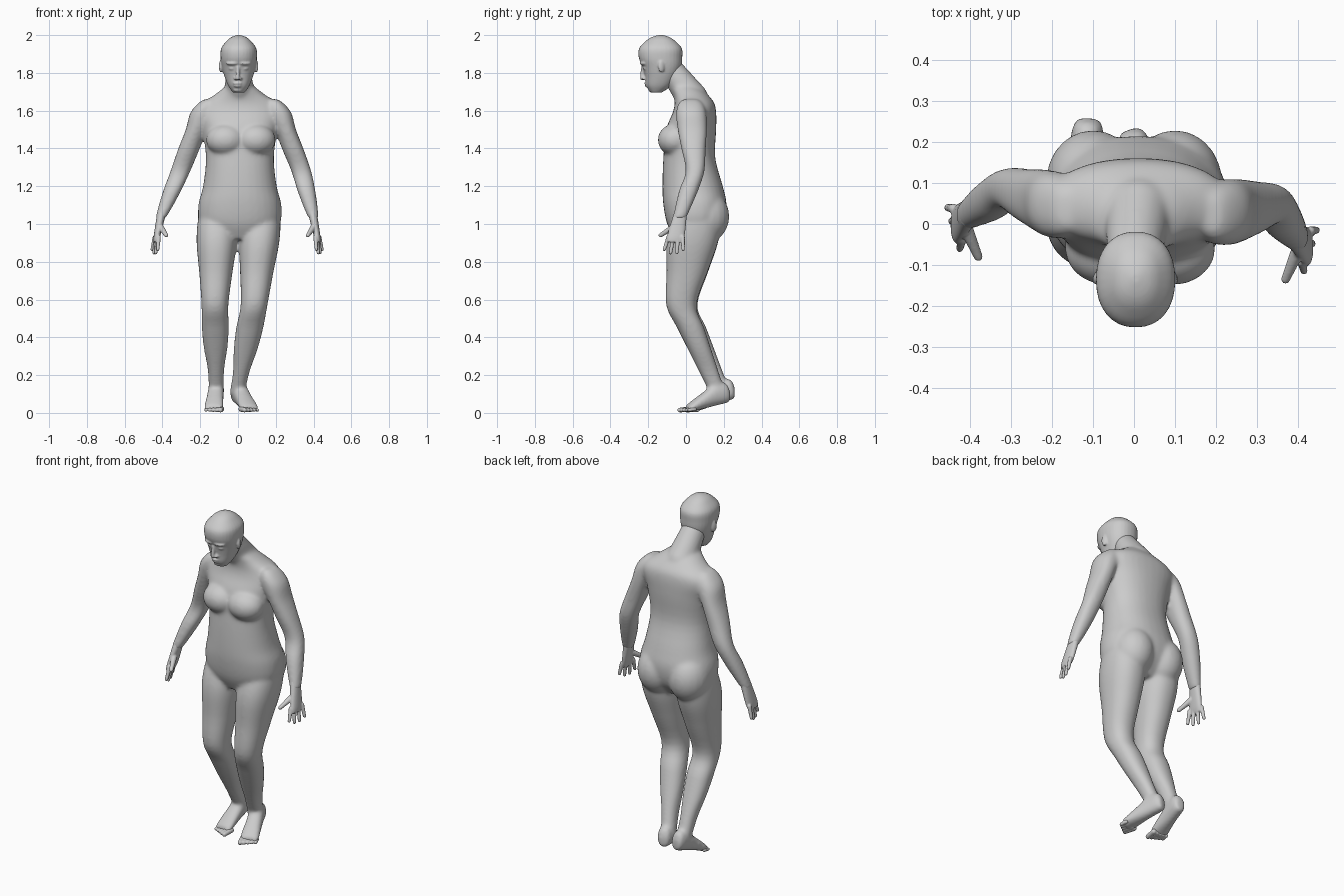
import bpy, bmesh, math
from mathutils import Vector, Matrix

if "Cube" in bpy.data.objects:
    bpy.data.objects.remove(bpy.data.objects["Cube"], do_unlink=True)

# Plain grey clay
clay = bpy.data.materials.new("grey clay")
clay.use_nodes = True
grey = (.6, .6, .6, 1)
clay.diffuse_color = grey
clay.node_tree.nodes["Principled BSDF"].inputs["Base Color"].default_value = grey

bm = bmesh.new()
SIDES = 32
RIGHT, BACK, UP = Vector((1, 0, 0)), Vector((0, 1, 0)), Vector((0, 0, 1))


def finish(name, grain, softness):
    """Fuse the forms built so far into one soft skin and start afresh."""
    bmesh.ops.recalc_face_normals(bm, faces=bm.faces)
    mesh = bpy.data.meshes.new(name)
    bm.to_mesh(mesh)
    bm.clear()
    mesh.materials.append(clay)
    part = bpy.data.objects.new(name, mesh)
    bpy.context.collection.objects.link(part)
    skin = part.modifiers.new("skin", "REMESH")
    skin.mode = "VOXEL"
    skin.voxel_size = grain
    skin.use_smooth_shade = True
    part.modifiers.new("soften", "SMOOTH").iterations = softness


def blend(stations, steps=4):
    """Add stations in between along a smooth curve through the given ones."""
    padded = [stations[0]] + stations + [stations[-1]]
    result = []
    for before, start, end, after in zip(padded, padded[1:], padded[2:], padded[3:]):
        for step in range(steps):
            t = step / steps
            result.append([
                b + t / 2 * (c - a + t * (2 * a - 5 * b + 4 * c - d + t * (3 * (b - c) + d - a)))
                for a, b, c, d in zip(before, start, end, after)])
    return result + [stations[-1]]


def rounded(value):
    """Push a circle coordinate slightly towards a rounded square."""
    return math.copysign(abs(value) ** .9, value)


def loft(stations):
    """Closed tube through (centre, half axis, half axis) cross-sections."""
    loops = []
    for centre, across, deep in blend(stations):
        angles = [math.tau * i / SIDES for i in range(SIDES)]
        loops.append([bm.verts.new(centre + across * rounded(math.cos(angle))
                                   + deep * rounded(math.sin(angle))) for angle in angles])
    for low, high in zip(loops, loops[1:]):
        for i in range(SIDES):
            bm.faces.new((low[i - 1], low[i], high[i], high[i - 1]))
    bm.faces.new(loops[0][::-1])
    bm.faces.new(loops[-1])


def trunk(x, rings):
    """Upright form from (height, half width, front, back) rings."""
    loft([(Vector((x, (front + back) / 2, z)), RIGHT * width, BACK * (back - front) / 2)
          for z, width, front, back in rings])


def limb(joints, profile):
    """Three-joint limb; profile gives (joint number, half width, half depth)."""
    stations = []
    for t, width, depth in profile:
        bone = min(int(t), len(joints) - 2)
        centre = Vector(joints[bone]).lerp(Vector(joints[bone + 1]), t - bone)
        stations.append((centre, RIGHT * width, BACK * depth))
    loft(stations)


def ball(centre, radii, turn=0):
    matrix = (Matrix.Translation(centre) @ Matrix.Rotation(turn, 4, "Z")
              @ Matrix.Diagonal((*radii, 1)))
    bmesh.ops.create_uvsphere(bm, u_segments=20, v_segments=14, radius=1, matrix=matrix)


def rod(base, tip, thick, thin):
    """Tapered rod with rounded ends."""
    base, tip = Vector(base), Vector(tip)
    span = tip - base
    turn = span.to_track_quat("Z", "Y").to_matrix().to_4x4()
    bmesh.ops.create_cone(bm, cap_ends=True, segments=16, radius1=thick, radius2=thin,
                          depth=span.length, matrix=Matrix.Translation((base + tip) / 2) @ turn)
    ball(base, [thick] * 3)
    ball(tip, [thin] * 3)


def hand(wrist, side):
    """Palm, four spread fingers and a thumb hanging below the wrist."""
    wrist = Vector(wrist)

    def place(out, back, down):
        return wrist + Vector((side * out, back, -down))

    loft([(place(.2 * down, -.2 * down, down), RIGHT * thick, BACK * wide)
          for down, thick, wide in ((-.04, .024, .033), (.05, .02, .043),
                                    (.1, .017, .046), (.125, .012, .04))])
    for finger in range(4):
        spread = finger / 3 - .5
        reach = .165 + .02 * math.cos(spread * math.pi)
        rod(place(.02 + .02 * spread, -.02 + .075 * spread, .1),
            place(.03 + .03 * spread, -.03 + .1 * spread, reach), .012, .009)
    rod(place(0, -.03, .045), place(-.03, -.1, .09), .017, .011)


def foot_axes(heel, front, side):
    """Directions of a foot: towards the toes and towards its outer edge."""
    ahead = Vector((front[0] - heel[0], front[1] - heel[1], 0)).normalized()
    return ahead, ahead.cross(UP) * -side


def foot(heel, front, side):
    outward = foot_axes(heel, front, side)[1]
    loft([(Vector(heel).lerp(Vector(front), t) + UP * height, outward * width, UP * height)
          for t, width, height in ((0, .025, .03), (.1, .038, .055), (.35, .042, .06),
                                   (.6, .046, .045), (.85, .052, .03), (1, .048, .02))])


def toes(heel, front, side):
    """Five toes, the big one on the inner edge."""
    ahead, outward = foot_axes(heel, front, side)
    for toe in range(5):
        middle = Vector(front) + outward * (toe / 4 - .5) * .08 + UP * .015
        size = .015 - .0012 * toe
        rod(middle - ahead * .03 + UP * .005, middle + ahead * (.026 - .006 * toe),
            size, size * .85)


# Torso
trunk(.01, [
    (.92, .12, -.06, .13), (1, .21, -.1, .195), (1.1, .22, -.12, .215),
    (1.2, .195, -.125, .195), (1.35, .18, -.12, .155), (1.5, .2, -.105, .16),
    (1.59, .225, -.07, .16), (1.64, .2, -.06, .15), (1.68, .14, -.065, .12),
    (1.71, .1, -.075, .09), (1.74, .06, -.08, .04)])

# Chest and seat
for side in (-1, 1):
    ball((.015 + side * .08, -.06, 1.445), (.105, .09, .085))
    ball((side * .1, .105, 1.04), (.115, .125, .14))

# Neck
rod((.01, .03, 1.67), (0, -.08, 1.82), .085, .065)

# Legs: hip, knee, ankle
leg_profile = [(-.2, .09, .1), (0, .105, .13), (.25, .106, .135), (.6, .088, .108),
               (1, .071, .08), (1.25, .072, .072), (1.5, .063, .062),
               (1.75, .044, .052), (2, .04, .042)]
limb([(.12, .05, 1), (.085, -.025, .57), (-.005, .17, .1)], leg_profile)
limb([(-.11, .05, 1), (-.122, -.02, .57), (-.115, .19, .12)], leg_profile)

# Feet with raised heels
feet = [((-.012, .23, .055), (.065, .005, 0), 1), ((-.11, .258, .075), (-.13, .035, 0), -1)]
for placing in feet:
    foot(*placing)

# Arms: shoulder, elbow, wrist
arm_profile = [(-.12, .02, .04), (-.05, .045, .065), (.1, .066, .08), (.35, .056, .078),
               (.65, .057, .065), (1, .053, .05), (1.4, .048, .051), (1.75, .038, .043),
               (2, .027, .036)]
left_wrist, right_wrist = (.4, -.035, 1.03), (-.41, .02, 1.03)
limb([(.205, .025, 1.62), (.335, .048, 1.28), left_wrist], arm_profile)
limb([(-.175, .04, 1.62), (-.305, .086, 1.28), right_wrist], arm_profile)
finish("body", .008, 20)

# Head
trunk(.004, [
    (1.695, .03, -.185, -.13), (1.73, .055, -.208, -.08), (1.78, .075, -.217, -.045),
    (1.83, .089, -.23, -.025), (1.88, .096, -.25, -.02), (1.93, .093, -.248, -.022),
    (1.97, .063, -.212, -.058), (1.99, .038, -.18, -.09), (2, .01, -.145, -.12)])

# Face: nose, lips and chin, then nostrils, brows, eyelids and ears
rod((0, -.23, 1.83), (-.002, -.232, 1.773), .008, .012)
for z, y, width in ((1.745, -.209, .024), (1.731, -.205, .021), (1.708, -.188, .024)):
    ball((-.002, y, z), (width, .012, .008))
for side in (-1, 1):
    ball((side * .014, -.222, 1.77), (.009, .011, .008))
    ball((.003 + side * .036, -.228, 1.85), (.032, .014, .009), side * .35)
    ball((.003 + side * .036, -.214, 1.823), (.017, .012, .008), side * .35)
    ball((.003 + side * .094, -.13, 1.835), (.009, .018, .034), side * .35)
finish("head", .005, 5)

# Hands
hand(left_wrist, 1)
hand(right_wrist, -1)
finish("hands", .004, 4)

# Toes
for placing in feet:
    toes(*placing)
finish("toes", .004, 3)
bm.free()
